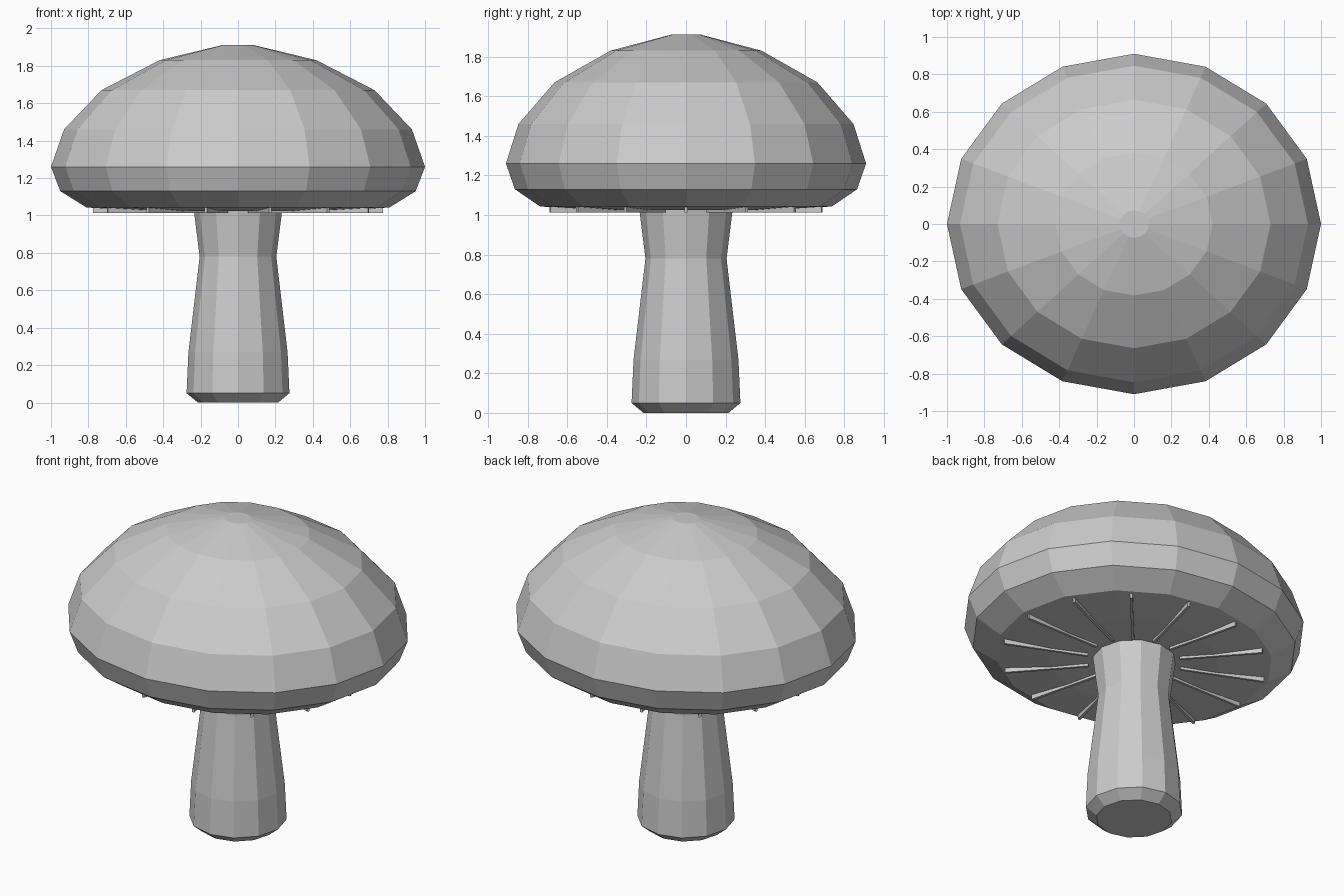
import bpy, bmesh, math
from mathutils import Matrix, Vector

cube = bpy.data.objects.get("Cube")
if cube:
    bpy.data.objects.remove(cube, do_unlink=True)

GREY = (0.6, 0.6, 0.6, 1)
mat = bpy.data.materials.new("plain grey")
mat.use_nodes = True
mat.diffuse_color = GREY
mat.node_tree.nodes["Principled BSDF"].inputs["Base Color"].default_value = GREY

DEPTH = 0.91  # the cap is slightly narrower front to back


def finish(name, bm):
    bmesh.ops.recalc_face_normals(bm, faces=bm.faces)
    mesh = bpy.data.meshes.new(name)
    bm.to_mesh(mesh)
    bm.free()
    mesh.materials.append(mat)
    obj = bpy.data.objects.new(name, mesh)
    bpy.context.collection.objects.link(obj)
    return obj


def lathe(name, profile, sides, depth=1.0):
    """Closed faceted solid from (radius, height) rings, bottom to top."""
    bm = bmesh.new()
    rings = []
    for r, z in profile:
        angles = [math.tau * i / sides for i in range(sides)]
        rings.append([bm.verts.new((r * math.cos(a), r * depth * math.sin(a), z))
                      for a in angles])
    for low, high in zip(rings, rings[1:]):
        for i in range(sides):
            j = (i + 1) % sides
            bm.faces.new((low[i], low[j], high[j], high[i]))
    bm.faces.new(rings[0])
    bm.faces.new(rings[-1])
    return finish(name, bm)


# Stem, flared at the foot and under the cap
lathe("stem", [(0.215, 0), (0.275, 0.05), (0.265, 0.27),
               (0.205, 0.78), (0.24, 1.06)], 12)

# Domed cap with a gently sloping underside
lathe("cap", [(0.2, 1.03), (0.5, 1.025), (0.81, 1.043), (0.95, 1.13), (1.0, 1.26),
              (0.93, 1.46), (0.73, 1.67), (0.42, 1.83), (0.08, 1.912)], 16, DEPTH)

# Thin radial gills under the cap
bm = bmesh.new()
GILLS = 14
for i in range(GILLS):
    made = bmesh.ops.create_cube(bm, size=1)["verts"]
    turn = Matrix.Rotation(math.tau * i / GILLS, 4, "Z")
    squash = Matrix.Diagonal((1, DEPTH, 1, 1))
    place = Matrix.Translation(Vector((0.525, 0, 1.03)))
    size = Matrix.Diagonal((0.5, 0.016, 0.034, 1))
    bmesh.ops.transform(bm, matrix=squash @ turn @ place @ size, verts=made)
finish("gills", bm)
